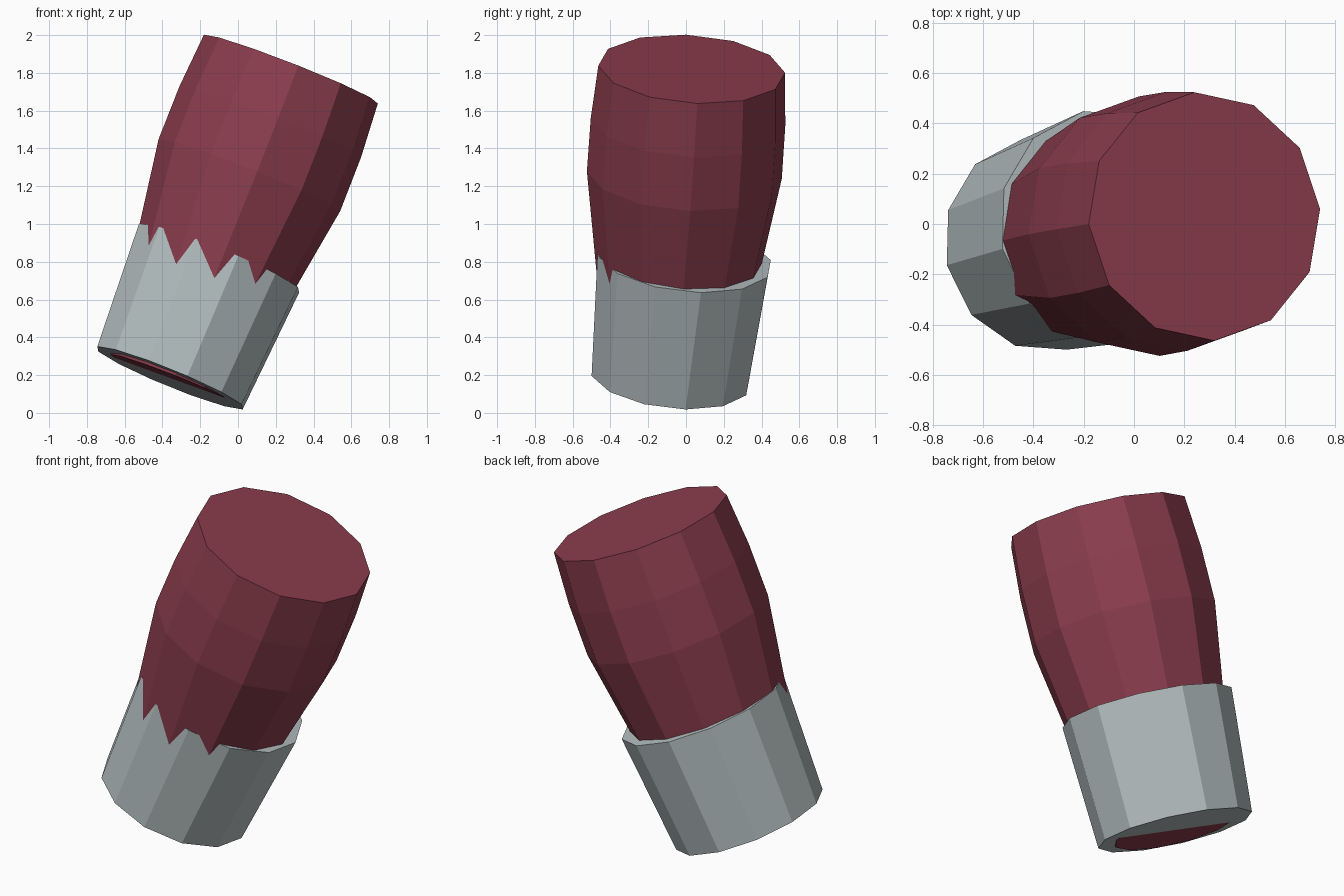
import bpy, bmesh, math
from mathutils import Vector

if "Cube" in bpy.data.objects:
    bpy.data.objects.remove(bpy.data.objects["Cube"])

SIDES = 12


def material(name, rgb):
    m = bpy.data.materials.new(name)
    m.diffuse_color = (*rgb, 1.0)
    m.use_nodes = True
    m.node_tree.nodes["Principled BSDF"].inputs["Base Color"].default_value = m.diffuse_color
    return m


def tilted_loft(name, start, end, rings, turn, mat):
    """Closed flat-sided barrel along start-end; rings are (fraction, radius)."""
    start, end = Vector(start), Vector(end)
    n = (end - start).normalized()
    u = Vector((n.z, 0, -n.x)).normalized()
    v = n.cross(u)
    bm = bmesh.new()
    loops = []
    for f, r in rings:
        c = start.lerp(end, f)
        loop = []
        for i in range(SIDES):
            a = math.radians(turn) + i * math.tau / SIDES
            loop.append(bm.verts.new(c + r * (math.cos(a) * u + math.sin(a) * v)))
        loops.append(loop)
    for lo, hi in zip(loops, loops[1:]):
        for i in range(SIDES):
            j = (i + 1) % SIDES
            bm.faces.new((lo[i], lo[j], hi[j], hi[i]))
    bm.faces.new(loops[0][::-1])
    bm.faces.new(loops[-1])
    bmesh.ops.recalc_face_normals(bm, faces=bm.faces)
    me = bpy.data.meshes.new(name)
    bm.to_mesh(me)
    bm.free()
    me.materials.append(mat)
    ob = bpy.data.objects.new(name, me)
    bpy.context.collection.objects.link(ob)
    return ob


red = material("dark_red", (0.26, 0.047, 0.075))
grey = material("pale_grey", (0.46, 0.52, 0.53))

# Bulging sleeve, running down through the cuff
tilted_loft("sleeve", (-0.36, -0.083, 0.185), (0.28, 0.03, 1.82),
            [(0, 0.34), (0.657, 0.518), (0.83, 0.517), (1, 0.496)], 3.5, red)

# Flared cuff around the lower end, slightly off the sleeve's axis
tilted_loft("cuff", (-0.36, -0.083, 0.185), (-0.10, -0.01, 0.82),
            [(0, 0.427), (1, 0.47)], 11, grey)
